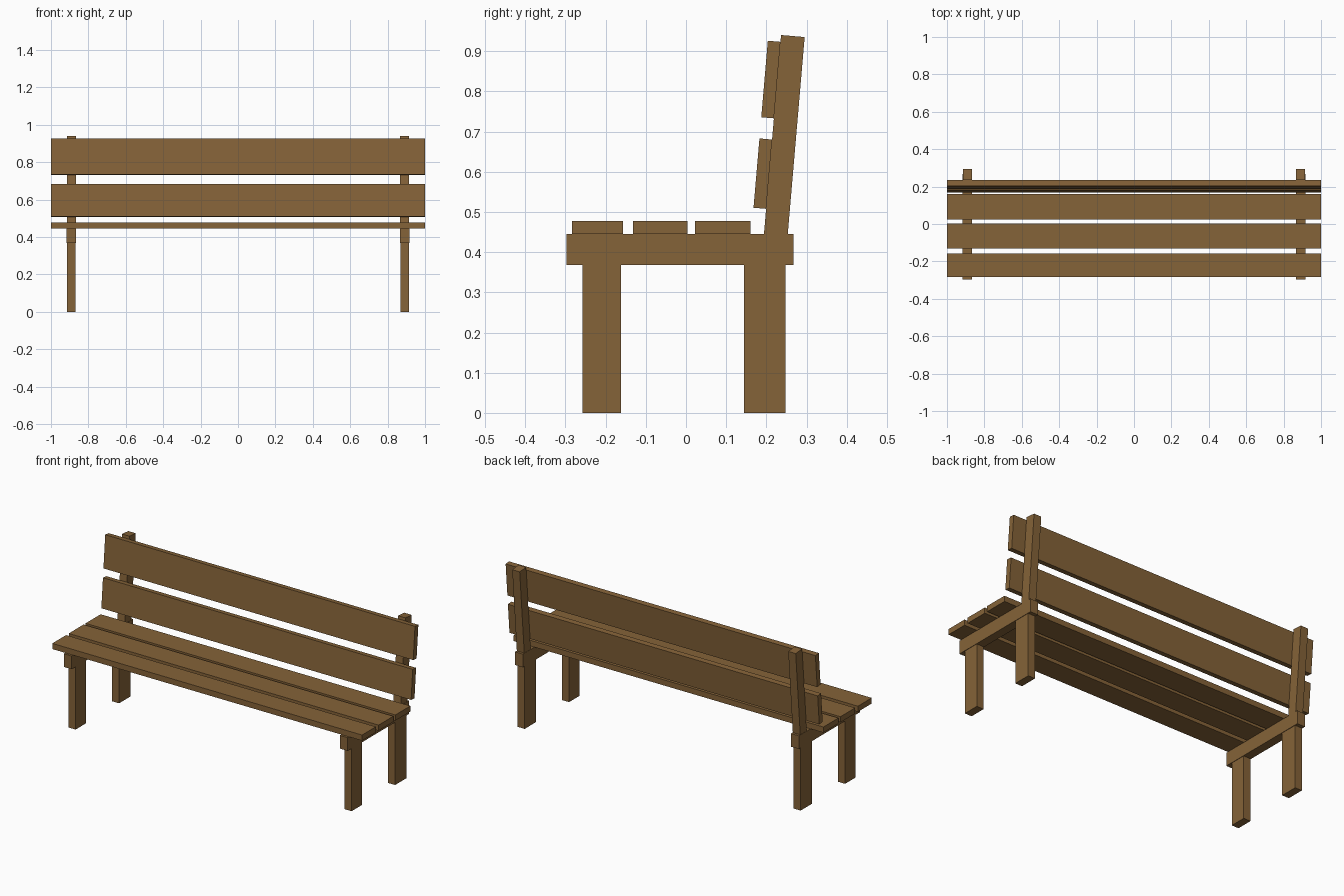
import bpy, bmesh, math
from mathutils import Matrix, Vector

if "Cube" in bpy.data.objects:
    bpy.data.objects.remove(bpy.data.objects["Cube"])

wood = bpy.data.materials.new("brown wood")
wood.diffuse_color = (0.235, 0.125, 0.04, 1)
wood.use_nodes = True
wood.node_tree.nodes["Principled BSDF"].inputs["Base Color"].default_value = wood.diffuse_color


def box(name, x, y, z, tilt=0.0, pivot=(0, 0, 0)):
    """Box from (min, max) ranges, tilted back about the x axis at the pivot."""
    bm = bmesh.new()
    bmesh.ops.create_cube(bm, size=1)
    for v in bm.verts:
        v.co = Vector([(r[0] + r[1]) / 2 + c * (r[1] - r[0])
                       for c, r in zip(v.co, (x, y, z))])
    rot = Matrix.Rotation(-tilt, 4, 'X')
    bmesh.ops.transform(bm, matrix=Matrix.Translation(pivot) @ rot, verts=bm.verts)
    me = bpy.data.meshes.new(name)
    bm.to_mesh(me)
    bm.free()
    me.materials.append(wood)
    ob = bpy.data.objects.new(name, me)
    bpy.context.collection.objects.link(ob)
    return ob


TILT = math.radians(4.9)
PIVOT = (0, 0.194, 0.445)      # front foot of the back post
LEN = (-1, 1)

# End frames: legs, seat rail and leaning back post
for side, cx in (("left", -0.891), ("right", 0.891)):
    leg_x = (cx - 0.0225, cx + 0.0225)
    rail_x = (cx - 0.0255, cx + 0.0255)
    post_x = (cx - 0.024, cx + 0.024)
    box(f"{side}_front_leg", leg_x, (-0.257, -0.162), (0, 0.368))
    box(f"{side}_back_leg", leg_x, (0.144, 0.247), (0, 0.368))
    box(f"{side}_seat_rail", rail_x, (-0.297, 0.268), (0.368, 0.445))
    box(f"{side}_back_post", post_x, (0, 0.059), (-0.03, 0.497), TILT, PIVOT)

# Seat planks
for i, y in enumerate(((-0.284, -0.157), (-0.132, 0.004), (0.023, 0.161))):
    box(f"seat_plank_{i + 1}", LEN, y, (0.445, 0.478))

# Backrest planks, fixed to the front of the posts
for name, z in (("lower", (0.063, 0.236)), ("upper", (0.289, 0.480))):
    box(f"{name}_back_plank", LEN, (-0.0315, 0), z, TILT, PIVOT)
